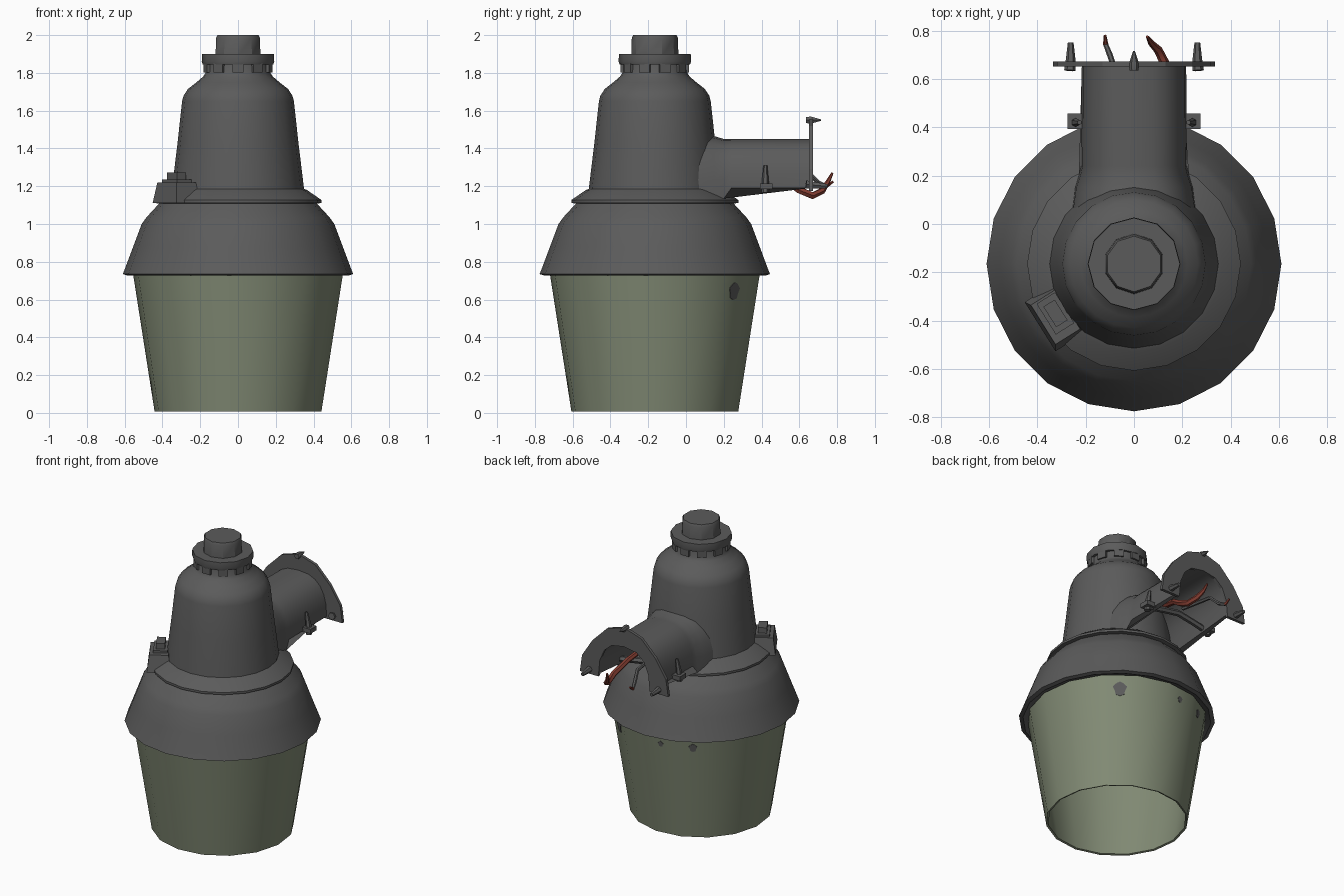
import bpy, bmesh, math
from mathutils import Vector, Matrix

if "Cube" in bpy.data.objects:
    bpy.data.objects.remove(bpy.data.objects["Cube"])

CY = -0.165  # y of the lamp's upright axis


def material(name, rgb):
    m = bpy.data.materials.new(name)
    m.diffuse_color = (*rgb, 1)
    m.use_nodes = True
    m.node_tree.nodes["Principled BSDF"].inputs["Base Color"].default_value = m.diffuse_color
    return m


GREY = material("dark grey metal", (0.105, 0.105, 0.105))
GREEN = material("dull green glass", (0.22, 0.255, 0.175))
RED = material("red wire", (0.22, 0.045, 0.03))


def finish(name, bm, mat, angle=35):
    bmesh.ops.recalc_face_normals(bm, faces=bm.faces[:])
    me = bpy.data.meshes.new(name)
    bm.to_mesh(me)
    bm.free()
    me.materials.append(mat)
    ob = bpy.data.objects.new(name, me)
    bpy.context.collection.objects.link(ob)
    bpy.ops.object.select_all(action='DESELECT')
    ob.select_set(True)
    bpy.context.view_layer.objects.active = ob
    if angle:
        bpy.ops.object.shade_smooth_by_angle(angle=math.radians(angle))
    return ob


def loft(bm, rings, closed):
    """Skin a list of point rings."""
    vs = [[bm.verts.new(p) for p in r] for r in rings]
    n = len(vs[0])
    for a, b in zip(vs, vs[1:]):
        for i in range(n if closed else n - 1):
            j = (i + 1) % n
            bm.faces.new((a[i], a[j], b[j], b[i]))
    return vs


def lathe(name, profile, segs, mat, phase=0.0, bottom=False, top=False, angle=35):
    bm = bmesh.new()
    rings = [[(r * math.cos(phase + 2 * math.pi * i / segs),
               CY + r * math.sin(phase + 2 * math.pi * i / segs), z)
              for i in range(segs)] for r, z in profile]
    vs = loft(bm, rings, True)
    if bottom:
        bm.faces.new(vs[0])
    if top:
        bm.faces.new(vs[-1])
    return finish(name, bm, mat, angle)


def box(name, loc, size, rot=0.0, taper=1.0):
    bm = bmesh.new()
    bmesh.ops.create_cube(bm, size=1)
    for v in bm.verts:
        if v.co.z > 0:
            v.co.x *= taper
            v.co.y *= taper
    bmesh.ops.transform(bm, verts=bm.verts[:], matrix=Matrix.Translation(loc)
                        @ Matrix.Rotation(rot, 4, 'Z') @ Matrix.Diagonal((*size, 1)))
    return finish(name, bm, GREY, 0)


def tube(name, pts, radii, mat, segs=6):
    """Tapering tube through a few points."""
    bm = bmesh.new()
    pts = [Vector(p) for p in pts]
    rings = []
    for i, p in enumerate(pts):
        d = pts[min(i + 1, len(pts) - 1)] - pts[max(i - 1, 0)]
        q = d.to_track_quat('Z', 'Y')
        rings.append([p + q @ Vector((radii[i] * math.cos(2 * math.pi * k / segs),
                                      radii[i] * math.sin(2 * math.pi * k / segs), 0))
                      for k in range(segs)])
    vs = loft(bm, rings, True)
    bm.faces.new(vs[0])
    bm.faces.new(vs[-1])
    return finish(name, bm, mat, 50)


# Glass shade, open below
SEG = 16
PH = math.radians(52 - 180 / SEG)
lathe("glass_shade", [(0.545, 0.73), (0.43, 0.012), (0.443, 0.008), (0.557, 0.735)],
      SEG, GREEN, PH)

# Dark patches stuck on the glass facets
for k, (z, side, r) in enumerate([(0.645, 0, 0.047), (0.665, 2, 0.02), (0.665, 3, 0.028)]):
    a = math.radians(52 + 360 / SEG * side)
    n = Vector((math.cos(a), math.sin(a), -0.157)).normalized()
    ap = (0.443 + 0.157 * (z - 0.008)) * math.cos(math.pi / SEG)
    bm = bmesh.new()
    bmesh.ops.create_cone(bm, cap_ends=True, segments=10, radius1=r, radius2=r, depth=0.006)
    for i, v in enumerate(bm.verts):
        v.co.x *= 0.85 + 0.15 * math.sin(5 * v.co.y / r)
    bmesh.ops.transform(bm, verts=bm.verts[:], matrix=Matrix.Translation(
        (ap * math.cos(a), CY + ap * math.sin(a), z)) @ n.to_track_quat('Z', 'Y').to_matrix().to_4x4())
    finish(f"glass_patch_{k}", bm, GREY, 0)

# Skirt, flange, and upper body
lathe("skirt", [(0.54, 0.75), (0.585, 0.727), (0.61, 0.735), (0.598, 0.765), (0.555, 0.88),
                (0.51, 1.0), (0.485, 1.035), (0.425, 1.1), (0.41, 1.115)],
      20, GREY, math.pi / 2, bottom=True, top=True)
lathe("body_flange", [(0.42, 1.108), (0.442, 1.112), (0.442, 1.127), (0.365, 1.18), (0.34, 1.19)],
      20, GREY, math.pi / 2, bottom=True)
lathe("upper_body", [(0.352, 1.15), (0.348, 1.2), (0.32, 1.43), (0.296, 1.65), (0.288, 1.68),
                     (0.265, 1.715), (0.22, 1.75), (0.185, 1.78), (0.172, 1.8), (0.168, 1.87)],
      20, GREY, math.pi / 2, top=True, angle=45)

# Collar with hanging teeth, and the top sensor cap
lathe("collar", [(0.165, 1.845), (0.187, 1.845), (0.192, 1.86), (0.19, 1.9)], 12, GREY,
      bottom=True, top=True)
for i in range(10):
    a = 2 * math.pi * (i + 0.5) / 10
    box(f"collar_tooth_{i}", (0.168 * math.cos(a), CY + 0.168 * math.sin(a), 1.828),
        (0.026, 0.06, 0.05), a)
lathe("sensor_cap", [(0.125, 1.89), (0.122, 1.985), (0.115, 2.0)], 10, GREY, math.pi / 10, top=True)

# Latch on the flange at front left
LA = math.atan2(-0.21, -0.335)
box("latch_base", (-0.325, -0.385, 1.165), (0.15, 0.24, 0.11), LA, 0.8)
box("latch_block", (-0.325, -0.37, 1.2), (0.09, 0.15, 0.07), LA)
box("latch_top", (-0.325, -0.37, 1.25), (0.055, 0.1, 0.045), LA)


# Mounting arm: an arched channel, open underneath
def arch(y, hw, bottom, top, n=12):
    out = []
    for i in range(n + 1):
        a = math.pi * i / n
        c, s = math.cos(a), math.sin(a)
        out.append((hw * math.copysign(abs(c) ** 0.75, c) if abs(c) > 1e-6 else 0.0, y,
                    bottom + (top - bottom) * max(s, 0) ** 0.85))
    return out


bm = bmesh.new()
outer = [arch(-0.02, 0.27, 1.12, 1.49), arch(0.15, 0.245, 1.12, 1.465), arch(0.2, 0.228, 1.135, 1.45),
         arch(0.24, 0.218, 1.19, 1.45), arch(0.655, 0.216, 1.19, 1.45)]
inner = [arch(0.655, 0.195, 1.19, 1.43), arch(0.2, 0.198, 1.15, 1.43), arch(-0.02, 0.24, 1.12, 1.45)]
v = loft(bm, outer + inner, False)
for e in (0, -1):  # lower lips of the side walls
    bm.faces.new([r[e] for r in v])
finish("mounting_arm", bm, GREY, 40)

# Arched mounting plate at the end of the arm
bm = bmesh.new()
inside = arch(0, 0.195, 1.175, 1.43, 8)
half = [(0.335, 1.175), (0.318, 1.29), (0.24, 1.41), (0.13, 1.52)]
outline = half + [(0, 1.56)] + [(-x, z) for x, z in reversed(half)]
y0, y1 = 0.652, 0.672
rings = [[(x, y0, z) for x, z in outline], [(x, y1, z) for x, z in outline],
         [(p[0], y1, p[2]) for p in inside], [(p[0], y0, p[2]) for p in inside],
         [(x, y0, z) for x, z in outline]]
v = loft(bm, rings, False)
bmesh.ops.remove_doubles(bm, verts=bm.verts[:], dist=1e-5)
bmesh.ops.holes_fill(bm, edges=[e for e in bm.edges if e.is_boundary], sides=4)
finish("mounting_plate", bm, GREY, 0)

# Plate spikes, arm bolts and wing feet, mirrored left and right
tube("top_spike", [(0, 0.635, 1.55), (0, 0.66, 1.55), (0, 0.715, 1.55)], [0.018, 0.022, 0.004], GREY)
for side, s in (("left", -1), ("right", 1)):
    tube(f"{side}_spike", [(s * 0.265, 0.635, 1.21), (s * 0.262, 0.68, 1.205), (s * 0.262, 0.75, 1.2)],
         [0.024, 0.02, 0.012], GREY)
    tube(f"{side}_bolt", [(s * 0.245, 0.42, 1.165), (s * 0.24, 0.42, 1.23), (s * 0.225, 0.42, 1.31)],
         [0.02, 0.018, 0.01], GREY)
    box(f"{side}_bolt_lug", (s * 0.24, 0.425, 1.2), (0.07, 0.065, 0.03))

# Clamp saddle under the arm
tube("clamp_bar", [(-0.24, 0.425, 1.19), (-0.12, 0.425, 1.215), (0, 0.425, 1.235),
                   (0.12, 0.425, 1.215), (0.24, 0.425, 1.19)], [0.02] * 5, GREY)

# Loose wires
tube("red_wire", [(0.06, 0.3, 1.3), (0.09, 0.5, 1.25), (0.13, 0.6, 1.18), (0.125, 0.67, 1.15),
                  (0.1, 0.72, 1.175), (0.07, 0.75, 1.22), (0.055, 0.775, 1.27)],
     [0.016, 0.018, 0.02, 0.02, 0.018, 0.013, 0.006], RED)
tube("grey_wire", [(-0.06, 0.4, 1.3), (-0.08, 0.64, 1.28), (-0.1, 0.7, 1.22), (-0.118, 0.745, 1.2)],
     [0.012, 0.012, 0.012, 0.01], GREY)
tube("wire_tip", [(-0.117, 0.743, 1.2), (-0.12, 0.78, 1.225)], [0.011, 0.006], RED)
